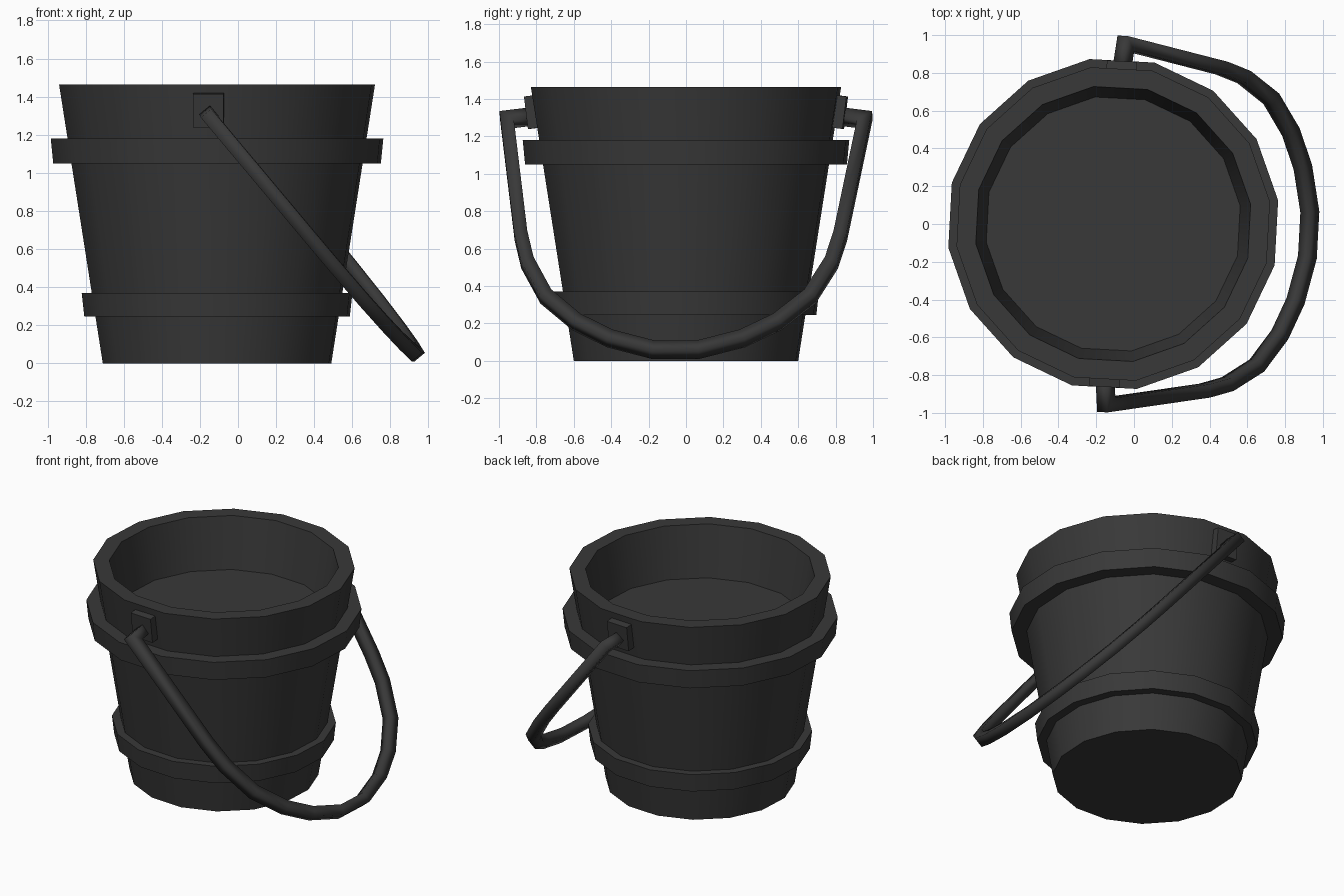
import bpy, bmesh
from math import sin, cos, pi, radians
from mathutils import Vector, Matrix

if "Cube" in bpy.data.objects:
    bpy.data.objects.remove(bpy.data.objects["Cube"])

SIDES = 16
PLACE = Matrix.Translation((-0.11, 0, 0)) @ Matrix.Rotation(radians(-3.1), 4, 'Z')

mat = bpy.data.materials.new("dark_grey")
mat.diffuse_color = (0.04, 0.04, 0.04, 1)
mat.use_nodes = True
mat.node_tree.nodes["Principled BSDF"].inputs["Base Color"].default_value = mat.diffuse_color


def finish(name, bm, smooth=30):
    me = bpy.data.meshes.new(name)
    bm.to_mesh(me)
    bm.free()
    me.materials.append(mat)
    ob = bpy.data.objects.new(name, me)
    bpy.context.collection.objects.link(ob)
    ob.matrix_world = PLACE
    bpy.ops.object.select_all(action='DESELECT')
    ob.select_set(True)
    bpy.context.view_layer.objects.active = ob
    bpy.ops.object.shade_smooth_by_angle(angle=radians(smooth))
    return ob


def bridge(bm, a, b):
    n = len(a)
    for i in range(n):
        bm.faces.new((a[i], a[(i + 1) % n], b[(i + 1) % n], b[i]))


def lathe(name, profile, caps=False):
    """Turn a (radius, z) profile, running upwards on the outside; caps fill both ends."""
    bm = bmesh.new()
    rings = []
    for r, z in profile:
        angles = [(i + 0.5) * 2 * pi / SIDES for i in range(SIDES)]
        rings.append([bm.verts.new((r * cos(a), r * sin(a), z)) for a in angles])
    for a, b in zip(rings, rings[1:]):
        bridge(bm, a, b)
    if caps:
        bm.faces.new(rings[0][::-1])
        bm.faces.new(rings[-1])
    return finish(name, bm)


def mitred_bar(name, path, width, u):
    """Sweep a square section along straight segments with true mitred corners."""
    bm = bmesh.new()
    pts = [Vector(p) for p in path]
    dirs = [(b - a).normalized() for a, b in zip(pts, pts[1:])]
    v = dirs[0].cross(Vector(u)).normalized()
    u = v.cross(dirs[0])
    h = width / 2
    co = [pts[0] + u * a * h + v * b * h for a, b in ((1, 1), (-1, 1), (-1, -1), (1, -1))]
    rings = [[bm.verts.new(c) for c in co]]
    for i, d in enumerate(dirs):
        n = d + dirs[i + 1] if i + 1 < len(dirs) else d
        co = [c + d * ((pts[i + 1] - c).dot(n) / d.dot(n)) for c in co]
        rings.append([bm.verts.new(c) for c in co])
        bridge(bm, rings[-2], rings[-1])
    bm.faces.new(rings[0])
    bm.faces.new(rings[-1])
    bmesh.ops.recalc_face_normals(bm, faces=bm.faces)
    return finish(name, bm, 92)


def wall(z):
    return 0.606 + 0.232 * z / 1.465


# tapered bucket with thick wall and raised inner floor
lathe("bucket_body", [(0.606, 0), (0.838, 1.465), (0.735, 1.465), (0.679, 1.11)], caps=True)

# two hoops standing out from the wall
for name, r0, z0, r1, z1 in (("upper_hoop", 0.869, 1.05, 0.882, 1.18),
                             ("lower_hoop", 0.704, 0.245, 0.718, 0.37)):
    lathe(name, [(wall(z0), z0), (r0, z0), (r1, z1), (wall(z1), z1)])

# square bracket plates, leaning with the wall
for side, name in ((-1, "front_bracket"), (1, "back_bracket")):
    bm = bmesh.new()
    m = (Matrix.Translation((0, side * 0.822, 1.33))
         @ Matrix.Rotation(-side * radians(7), 4, 'X')
         @ Matrix.Diagonal((0.16, 0.062, 0.175, 1)))
    bmesh.ops.create_cube(bm, size=1, matrix=m)
    finish(name, bm)

# hanging handle, half path mirrored across y, lying in a sloping plane
half = [(0.0, 0.81), (0.015, 0.958), (0.53, 0.855), (0.65, 0.814), (0.80, 0.707),
        (0.913, 0.537), (0.986, 0.355), (1.036, 0.12)]
outline = [(x, -y) for x, y in half] + half[::-1]
mitred_bar("handle", [(x, y, 1.308 - 1.205 * x) for x, y in outline], 0.071, (0.64, 0, -0.77))
